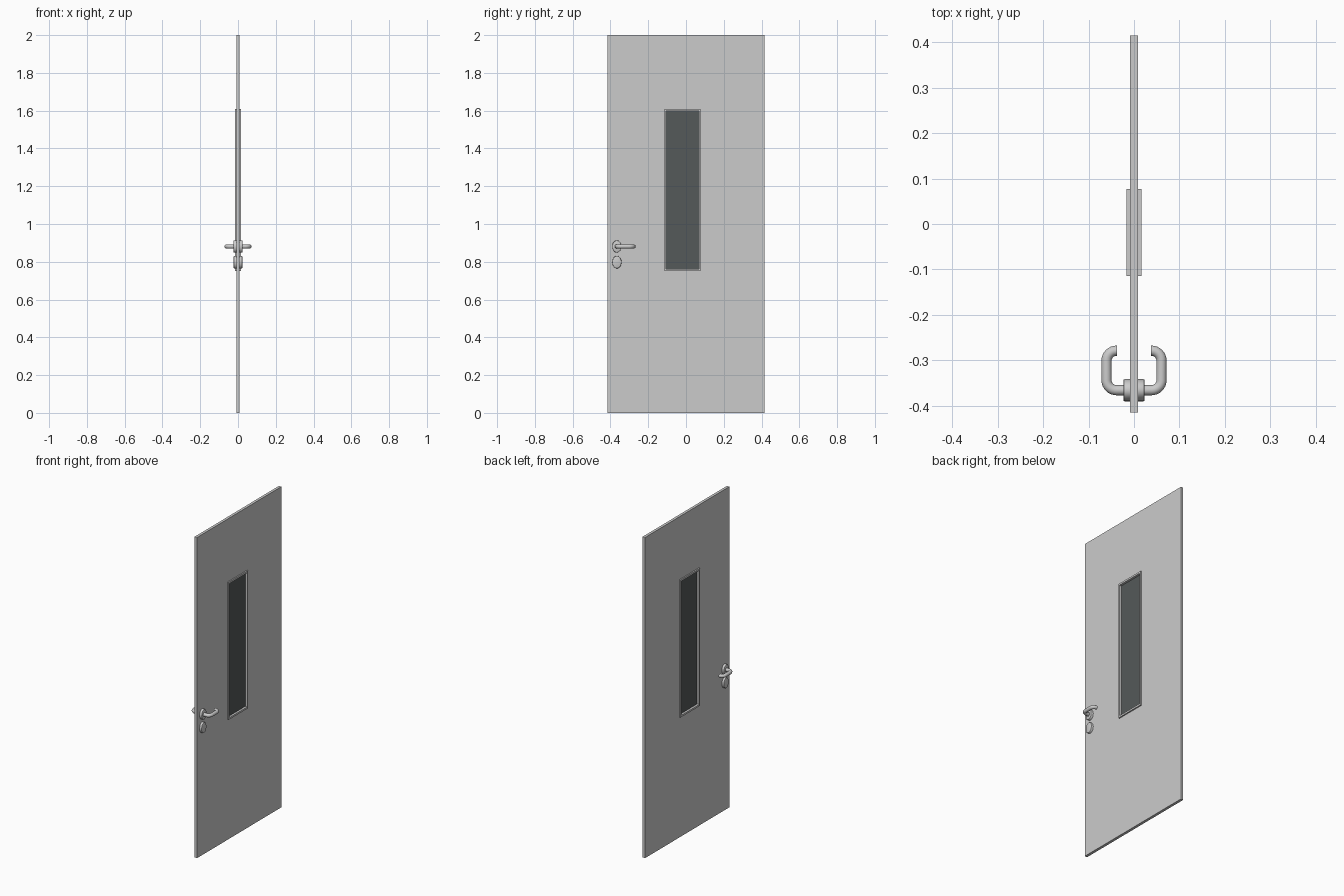
import bpy, bmesh
from math import sin, cos, pi, radians
from mathutils import Vector

if "Cube" in bpy.data.objects:
    bpy.data.objects.remove(bpy.data.objects["Cube"])

WIN_Y, WIN_Z = -0.019, 1.179      # window centre
LOCK_Y = -0.366                   # handle axis


def add_mesh(name, bm):
    bmesh.ops.recalc_face_normals(bm, faces=bm.faces)
    me = bpy.data.meshes.new(name)
    bm.to_mesh(me)
    bm.free()
    ob = bpy.data.objects.new(name, me)
    bpy.context.collection.objects.link(ob)
    return ob


def smooth(ob):
    bpy.ops.object.select_all(action='DESELECT')
    ob.select_set(True)
    bpy.context.view_layer.objects.active = ob
    bpy.ops.object.shade_smooth_by_angle(angle=radians(35))


def rect(y0, y1, z0, z1):
    return [(y0, z0), (y1, z0), (y1, z1), (y0, z1)]


def window_rect(hy, hz):
    return rect(WIN_Y - hy, WIN_Y + hy, WIN_Z - hz, WIN_Z + hz)


def ring(name, outer, inner, hx):
    """Rectangular panel with a rectangular opening, thickness along x."""
    bm = bmesh.new()
    loops = [[bm.verts.new((x, y, z)) for y, z in r]
             for x, r in ((-hx, outer), (hx, outer), (hx, inner), (-hx, inner))]
    for a, b in zip(loops, loops[1:] + loops[:1]):
        for i in range(4):
            j = (i + 1) % 4
            bm.faces.new((a[i], a[j], b[j], b[i]))
    return add_mesh(name, bm)


def oval_plate(name, z, ry, rz, side, depth, n=40):
    """Oval plate rising from the leaf, with a slightly rounded rim."""
    bm = bmesh.new()
    rows = []
    for x, inset in ((0.006, 0), (depth - 0.003, 0), (depth - 0.001, 0.001), (depth, 0.003)):
        rows.append([bm.verts.new((side * x,
                                   LOCK_Y + (ry - inset) * cos(2 * pi * i / n),
                                   z + (rz - inset) * sin(2 * pi * i / n)))
                     for i in range(n)])
    for a, b in zip(rows, rows[1:]):
        for i in range(n):
            j = (i + 1) % n
            bm.faces.new((a[i], a[j], b[j], b[i]))
    bm.faces.new(rows[0])
    bm.faces.new(rows[-1])
    smooth(add_mesh(name, bm))


def lever(name, side, z, r_tube=0.0112, r_bend=0.022):
    """Bent round bar: out of the leaf, along it, and back towards it."""
    corners = [Vector(p) for p in ((0.006, LOCK_Y), (0.0605, LOCK_Y),
                                   (0.0605, -0.279), (0.037, -0.279))]
    path = [corners[0]]
    for a, c, b in zip(corners, corners[1:], corners[2:]):
        u, v = (a - c).normalized(), (b - c).normalized()
        centre = c + (u + v) * r_bend
        for k in range(9):
            t = k / 8 * pi / 2
            path.append(centre - v * r_bend * cos(t) - u * r_bend * sin(t))
    path.append(corners[-1])
    cu = bpy.data.curves.new(name, 'CURVE')
    cu.dimensions = '3D'
    cu.bevel_depth = r_tube
    cu.bevel_resolution = 6
    cu.use_fill_caps = True
    sp = cu.splines.new('POLY')
    sp.points.add(len(path) - 1)
    for pt, p in zip(sp.points, path):
        pt.co = (side * p.x, p.y, z, 1)
    ob = bpy.data.objects.new(name, cu)
    bpy.context.collection.objects.link(ob)
    bpy.ops.object.select_all(action='DESELECT')
    ob.select_set(True)
    bpy.context.view_layer.objects.active = ob
    bpy.ops.object.convert(target='MESH')
    smooth(bpy.context.view_layer.objects.active)


# Door leaf and window frame
ring("door_leaf", rect(-0.415, 0.415, 0, 2), window_rect(0.092, 0.424), 0.0085)
ring("window_frame", window_rect(0.096, 0.429), window_rect(0.0875, 0.418), 0.0165)

# Dark glass pane, recessed in the frame
bm = bmesh.new()
bmesh.ops.create_cube(bm, size=1)
bmesh.ops.scale(bm, vec=(0.006, 0.178, 0.84), verts=bm.verts)
bmesh.ops.translate(bm, vec=(0, WIN_Y, WIN_Z), verts=bm.verts)
glass = add_mesh("window_glass", bm)
mat = bpy.data.materials.new("dark_glass")
mat.diffuse_color = (0.09, 0.1, 0.1, 1)
mat.use_nodes = True
mat.node_tree.nodes["Principled BSDF"].inputs["Base Color"].default_value = mat.diffuse_color
glass.data.materials.append(mat)

# Lever handles and lock plates on both faces
for side, label in ((1, "right"), (-1, "left")):
    oval_plate("handle_rose_" + label, 0.881, 0.0245, 0.032, side, 0.0235)
    oval_plate("lock_plate_" + label, 0.798, 0.0245, 0.033, side, 0.0225)
    lever("lever_handle_" + label, side, 0.881)
